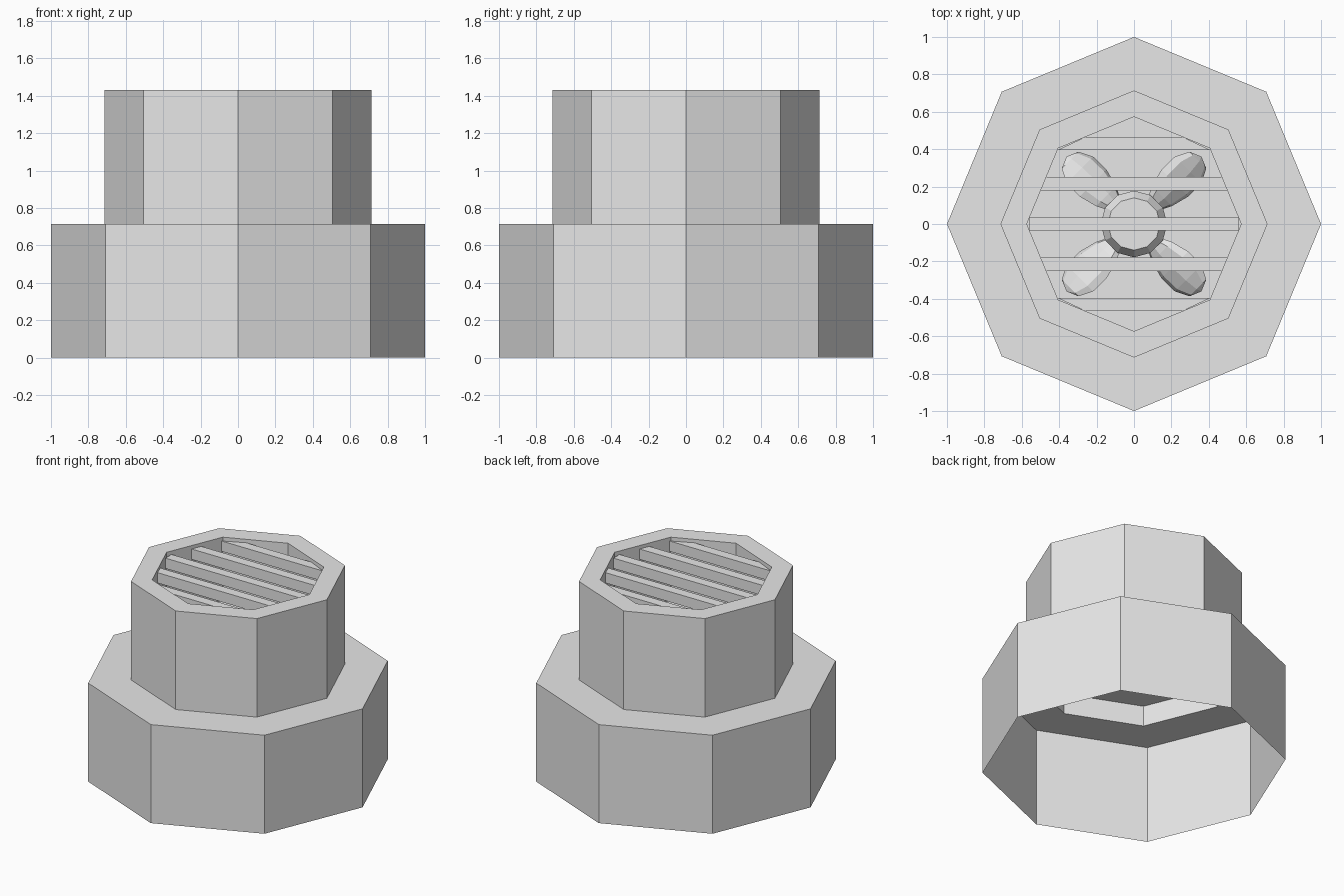
import bpy, bmesh
from math import cos, sin, pi, radians
from mathutils import Matrix

old = bpy.data.objects.get("Cube")
if old:
    bpy.data.objects.remove(old)

grey = bpy.data.materials.new("light_grey")
grey.use_nodes = True
grey.diffuse_color = (0.8, 0.8, 0.8, 1)
grey.node_tree.nodes["Principled BSDF"].inputs["Base Color"].default_value = (0.8, 0.8, 0.8, 1)

INNER, OUTER, BASE = 0.573, 0.714, 1.0
LEDGE, FLOOR, TOP = 0.715, 0.865, 1.43


def finish(name, bm):
    mesh = bpy.data.meshes.new(name)
    bm.to_mesh(mesh)
    bm.free()
    mesh.materials.append(grey)
    obj = bpy.data.objects.new(name, mesh)
    bpy.context.collection.objects.link(obj)
    return obj


def lathe(name, profile, sides, cap=False):
    """Turn a (radius, z) profile into a faceted shell, going up the outside."""
    bm = bmesh.new()
    rings = [[bm.verts.new((r * cos(2 * pi * i / sides), r * sin(2 * pi * i / sides), z))
              for i in range(sides)] for r, z in profile]
    for a, b in zip(rings, rings[1:]):
        for i in range(sides):
            j = (i + 1) % sides
            bm.faces.new((a[i], a[j], b[j], b[i]))
    if cap:
        bm.faces.new(rings[-1])
    return finish(name, bm)


# Stepped octagonal housing, open underneath
lathe("housing", [(BASE, 0), (BASE, LEDGE), (OUTER, LEDGE), (OUTER, TOP),
                  (INNER, TOP), (INNER, FLOOR)], 8)

# Floor plate closing the upper tube
lathe("floor_plate", [(OUTER, FLOOR)], 8, cap=True)


# Grille bars, with ends cut to meet the octagonal inner wall
def half_width(y):
    y, corner = abs(y), INNER * cos(pi / 4)
    slope = (INNER - corner) / corner
    return INNER - y * slope if y < corner else corner - (y - corner) / slope


for n in range(-2, 3):
    bm = bmesh.new()
    y0, y1 = n * 0.215 - 0.035, n * 0.215 + 0.035
    outline = [(-half_width(y0), y0), (half_width(y0), y0),
               (half_width(y1), y1), (-half_width(y1), y1)]
    base = bm.faces.new([bm.verts.new((x, y, 1.33)) for x, y in outline])
    top = bmesh.ops.extrude_face_region(bm, geom=[base])["geom"]
    bmesh.ops.translate(bm, vec=(0, 0, 0.075),
                        verts=[v for v in top if isinstance(v, bmesh.types.BMVert)])
    bmesh.ops.recalc_face_normals(bm, faces=bm.faces)
    finish("grille_bar", bm)

# Fan hub with a bevelled cap
lathe("fan_hub", [(0.178, FLOOR), (0.178, 1.14), (0.14, 1.2)], 12, cap=True)

# Four pitched paddle blades on the diagonals
for n in range(4):
    bm = bmesh.new()
    bmesh.ops.create_uvsphere(bm, u_segments=8, v_segments=6, radius=1,
                              matrix=Matrix.Rotation(pi / 2, 4, 'Y'))
    for v in bm.verts:
        taper = 0.78 + 0.22 * v.co.x
        v.co = (v.co.x * 0.2, v.co.y * 0.15 * taper, v.co.z * 0.04)
    turn = Matrix.Rotation(pi / 4 + n * pi / 2, 4, 'Z')
    pitch = Matrix.Rotation(radians(30), 4, 'X')
    place = Matrix.Translation((0.31, 0, 1.08))
    bmesh.ops.transform(bm, matrix=turn @ place @ pitch, verts=bm.verts)
    bmesh.ops.recalc_face_normals(bm, faces=bm.faces)
    finish("fan_blade", bm)
